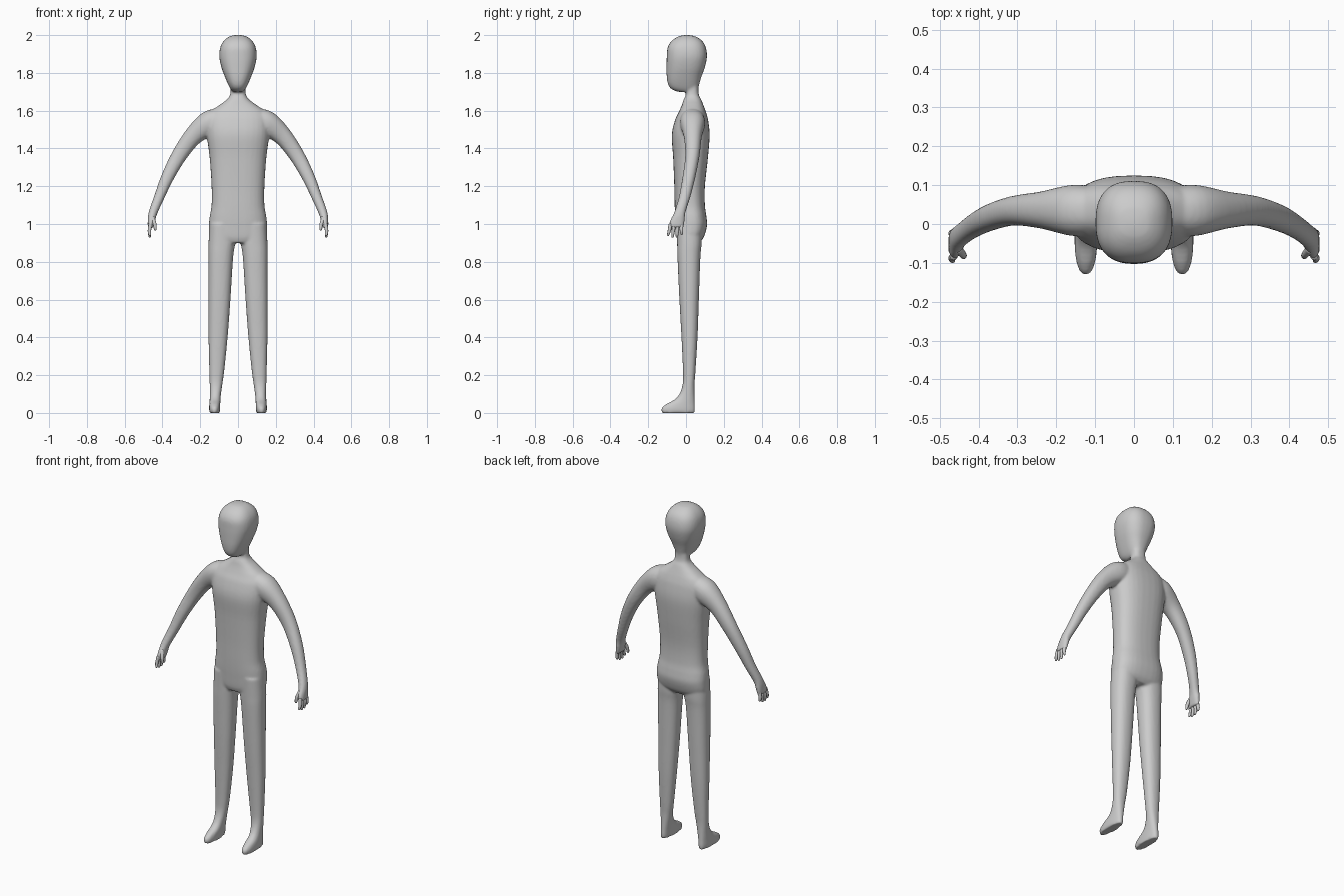
import bpy, bmesh, math
from mathutils import Vector

if "Cube" in bpy.data.objects:
    bpy.data.objects.remove(bpy.data.objects["Cube"])

grey = bpy.data.materials.new("plain grey")
grey.diffuse_color = (0.6, 0.6, 0.6, 1)
grey.use_nodes = True
grey.node_tree.nodes["Principled BSDF"].inputs["Base Color"].default_value = grey.diffuse_color


def resample(rows, steps=5):
    """Catmull-Rom interpolation of the listed cross-sections."""
    out = []
    for i in range(len(rows) - 1):
        a, b = rows[max(i - 1, 0)], rows[i]
        c, d = rows[i + 1], rows[min(i + 2, len(rows) - 1)]
        for s in range(steps):
            t = s / steps
            out.append([0.5 * (2 * q + (r - p) * t + (2 * p - 5 * q + 4 * r - w) * t * t
                               + (3 * q - p - 3 * r + w) * t ** 3)
                        for p, q, r, w in zip(a, b, c, d)])
    return out + [list(rows[-1])]


def loft(bm, rings, power=2.2, n=32, side=1, level=False):
    """Skin rings of (x, y, z, half thickness, half depth in y)."""
    rows = resample(rings)
    loops = []
    for i, (x, y, z, a, b) in enumerate(rows):
        p, q = rows[max(i - 1, 0)], rows[min(i + 1, len(rows) - 1)]
        u = Vector((1, 0, 0))
        if not level:
            u = Vector((p[2] - q[2], 0, q[0] - p[0])).normalized()
        loop = []
        for k in range(n):
            t = math.tau * k / n
            c, s = math.cos(t), math.sin(t)
            cu = math.copysign(abs(c) ** (2 / power), c) * a
            cv = math.copysign(abs(s) ** (2 / power), s) * b
            v = Vector((x, y, z)) + u * cu + Vector((0, cv, 0))
            loop.append(bm.verts.new((v.x * side, v.y, v.z)))
        loops.append(loop)
    for l0, l1 in zip(loops, loops[1:]):
        for k in range(n):
            bm.faces.new((l0[k], l0[(k + 1) % n], l1[(k + 1) % n], l1[k]))
    bm.faces.new(loops[0])
    bm.faces.new(loops[-1])


def level_rings(rows):
    """Turn (z, x0, x1, y0, y1) bounds into horizontal rings."""
    return [((x0 + x1) / 2, (y0 + y1) / 2, z, (x1 - x0) / 2, (y1 - y0) / 2)
            for z, x0, x1, y0, y1 in rows]


def finish(bm, name):
    bmesh.ops.recalc_face_normals(bm, faces=bm.faces[:])
    me = bpy.data.meshes.new(name)
    bm.to_mesh(me)
    bm.free()
    me.materials.append(grey)
    for p in me.polygons:
        p.use_smooth = True
    ob = bpy.data.objects.new(name, me)
    bpy.context.collection.objects.link(ob)
    return ob


# bounds: z, half width, front y, back y
head = [(2.0, .015, -.01, .015), (1.993, .045, -.04, .05), (1.97, .075, -.075, .085),
        (1.935, .094, -.097, .105), (1.885, .099, -.102, .111), (1.83, .088, -.103, .1),
        (1.78, .07, -.102, .082), (1.74, .053, -.095, .07), (1.715, .04, -.078, .065),
        (1.70, .028, -.045, .06)]
torso = [(1.76, .04, .0, .065), (1.69, .041, .0, .067), (1.66, .058, -.012, .08),
         (1.63, .098, -.022, .092), (1.595, .145, -.037, .105), (1.55, .165, -.058, .117),
         (1.47, .165, -.075, .125), (1.35, .15, -.068, .116), (1.2, .14, -.062, .1),
         (1.1, .14, -.06, .1), (1.04, .15, -.058, .108), (.99, .154, -.055, .111),
         (.93, .15, -.05, .094), (.90, .11, -.04, .07)]
# bounds: z, inner x, outer x, front y, back y (the foot is the last rings)
leg = [(1.0, .01, .15, -.05, .085), (.9, .015, .156, -.047, .083), (.82, .026, .157, -.045, .076),
       (.6, .04, .157, -.035, .068), (.4, .055, .156, -.024, .061), (.22, .073, .152, -.016, .05),
       (.15, .083, .15, -.018, .045), (.1, .09, .149, -.035, .045), (.07, .093, .15, -.062, .046),
       (.045, .094, .152, -.108, .047), (.022, .095, .153, -.131, .048), (.0, .097, .151, -.127, .046)]
# x, y, z, half thickness, half depth
arm = [(.09, .033, 1.555, .06, .06), (.155, .035, 1.53, .067, .066), (.235, .036, 1.467, .05, .048),
       (.31, .034, 1.365, .041, .038), (.372, .016, 1.25, .034, .034), (.418, -.008, 1.14, .027, .03),
       (.45, -.033, 1.06, .023, .03), (.459, -.046, 1.015, .019, .039), (.464, -.053, .98, .014, .04)]

# one seamless body from overlapping parts
bm = bmesh.new()
loft(bm, level_rings([(z, -w, w, f, b) for z, w, f, b in head]), 2.5, level=True)
loft(bm, level_rings([(z, -w, w, f, b) for z, w, f, b in torso]), 2.5, level=True)
for side in (1, -1):
    loft(bm, level_rings(leg), 2.3, side=side, level=True)
    loft(bm, arm, 2.2, side=side)
body = finish(bm, "body")
mod = body.modifiers.new("fuse", 'REMESH')
mod.mode = 'VOXEL'
mod.voxel_size = 0.007
mod.use_smooth_shade = True
mod = body.modifiers.new("soften", 'SMOOTH')
mod.factor = 0.5
mod.iterations = 5

# fingers: base y, tip y, tip z
fingers = [(-.082, -.094, .937), (-.063, -.071, .929), (-.044, -.048, .93), (-.025, -.023, .942)]
for side, label in ((1, "left"), (-1, "right")):
    bm = bmesh.new()
    for y0, y1, z1 in fingers:
        loft(bm, [(.463, y0, 1.0, .01, .01), (.469, (y0 + y1) / 2, .965, .009, .009),
                  (.467, y1, z1 + .006, .0065, .0065), (.466, y1, z1, .003, .003)], 2, 12, side)
    loft(bm, [(.455, -.062, 1.035, .013, .013), (.441, -.078, 1.0, .0095, .01),
              (.438, -.083, .972, .007, .007), (.438, -.083, .966, .003, .003)], 2, 12, side)
    finish(bm, label + "_fingers")
